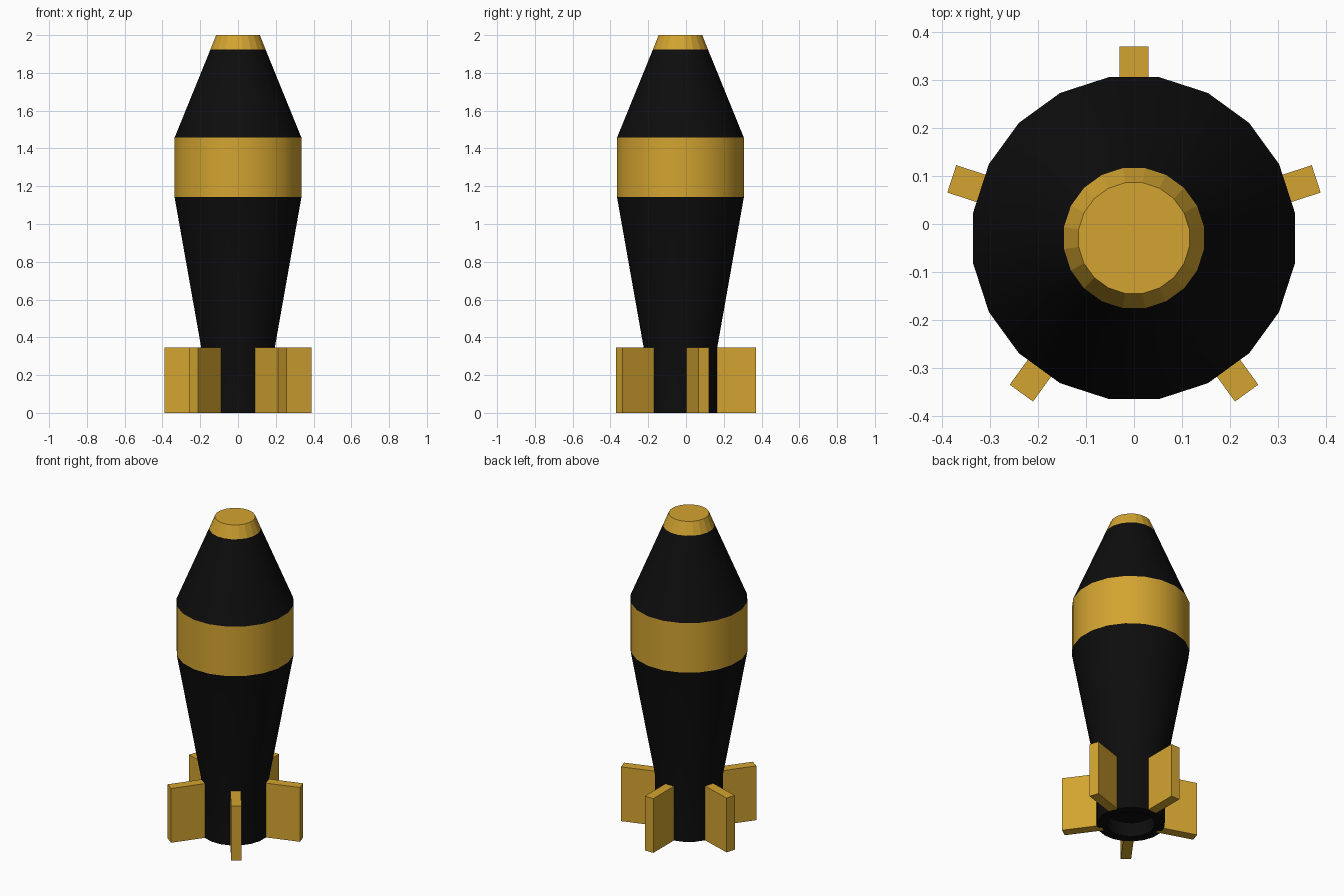
import bpy, bmesh, math
from mathutils import Matrix

if "Cube" in bpy.data.objects:
    bpy.data.objects.remove(bpy.data.objects["Cube"])

CY = -0.0294          # body axis sits slightly forward because of the five fins
SIDES = 20


def material(name, rgb):
    m = bpy.data.materials.new(name)
    m.diffuse_color = (*rgb, 1)
    m.use_nodes = True
    m.node_tree.nodes["Principled BSDF"].inputs["Base Color"].default_value = m.diffuse_color
    return m


BLACK = material("matte black", (0.004, 0.004, 0.004))
GOLD = material("gold yellow", (0.65, 0.37, 0.03))


def finish(name, bm, mat, smooth):
    bmesh.ops.recalc_face_normals(bm, faces=bm.faces)
    me = bpy.data.meshes.new(name)
    bm.to_mesh(me)
    bm.free()
    me.materials.append(mat)
    ob = bpy.data.objects.new(name, me)
    bpy.context.collection.objects.link(ob)
    if smooth:
        bpy.ops.object.select_all(action='DESELECT')
        ob.select_set(True)
        bpy.context.view_layer.objects.active = ob
        bpy.ops.object.shade_smooth_by_angle(angle=math.radians(30))
    return ob


def lathe(name, profile, mat, smooth=True, caps=()):
    """Spin (radius, z) pairs; caps lists the profile rings to close."""
    bm = bmesh.new()
    rings = []
    for r, z in profile:
        rings.append([bm.verts.new((r * math.cos((i + .5) * math.tau / SIDES),
                                    CY + r * math.sin((i + .5) * math.tau / SIDES), z))
                      for i in range(SIDES)])
    for a, b in zip(rings, rings[1:]):
        for i in range(SIDES):
            j = (i + 1) % SIDES
            bm.faces.new((a[i], a[j], b[j], b[i]))
    for c in caps:
        bm.faces.new(rings[c])
    return finish(name, bm, mat, smooth)


# Tail tube with recessed base, widening into the lower body
lathe("lower_body", [(0.14, 0.09), (0.14, 0), (0.197, 0), (0.197, 0.345), (0.34, 1.142)],
      BLACK, caps=(0,))

# Wide band, upper cone and nose cap
lathe("body_band", [(0.34, 1.142), (0.34, 1.457)], GOLD)
lathe("upper_cone", [(0.34, 1.457), (0.148, 1.923)], BLACK)
lathe("nose_cap", [(0.148, 1.923), (0.117, 2.0)], GOLD, smooth=False, caps=(1,))

# Five radial tail fins
R0, R1, T, H = 0.17, 0.40, 0.06, 0.345
for k in range(5):
    bm = bmesh.new()
    shape = (Matrix.Translation((0, CY, 0))
             @ Matrix.Rotation(math.radians(90 + 72 * k), 4, 'Z')
             @ Matrix.Translation(((R0 + R1) / 2, 0, H / 2))
             @ Matrix.Diagonal((R1 - R0, T, H, 1)))
    bmesh.ops.create_cube(bm, size=1, matrix=shape)
    finish(f"tail_fin_{k + 1}", bm, GOLD, smooth=False)
